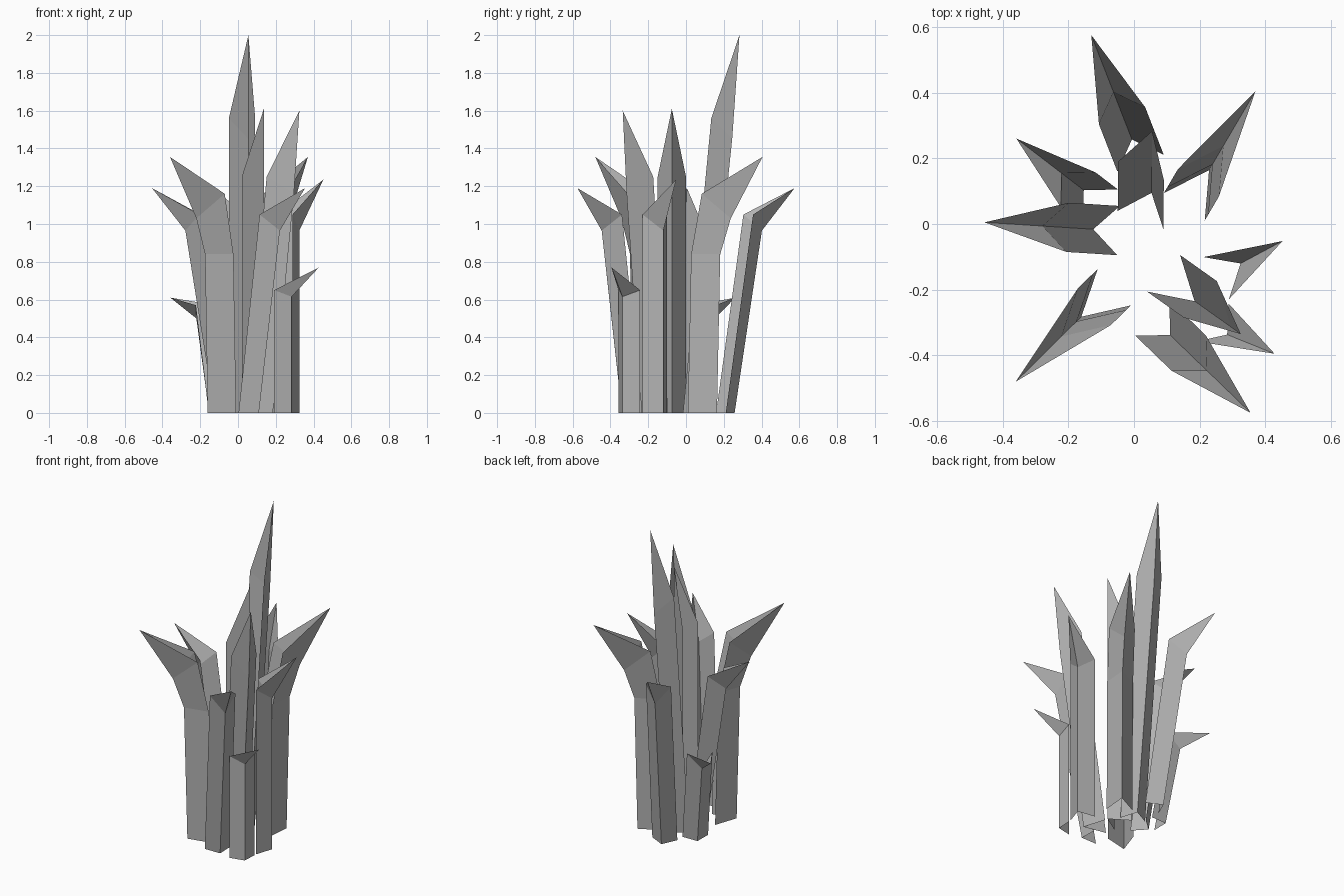
import bpy
import bmesh
from math import radians, cos, sin
from mathutils import Vector

cube = bpy.data.objects.get("Cube")
if cube:
    bpy.data.objects.remove(cube)

# One plain grey stone colour
STONE = (0.45, 0.45, 0.45, 1.0)
stone = bpy.data.materials.new("grey_stone")
stone.use_nodes = True
stone.diffuse_color = STONE
stone.node_tree.nodes["Principled BSDF"].inputs["Base Color"].default_value = STONE

HALF_WIDTH = 0.075


def shard(name, base, facing, tip, depth, lean, shoulder, crease, top, bend=None):
    """Open V-shaped blade: two long walls meeting at an outer crease, then a
    pointed tip. base is the middle of the open inner side; bend is an optional
    (height, lean) kink partway up."""
    angle = radians(facing)
    out = Vector((cos(angle), sin(angle), 0))
    side = Vector((-out.y, out.x, 0)) * HALF_WIDTH
    mid = Vector((*base, 0))
    foot = [mid + side, mid + out * depth, mid - side]
    tip = Vector((*tip, 0))
    drift = (tip - foot[1]).normalized()

    # Rows of three points: foot, optional kink, shoulder
    rows = [(0, (0, 0, 0))]
    if bend:
        rows.append((bend[1], (bend[0],) * 3))
    rows.append((lean, (shoulder, crease, shoulder)))

    bm = bmesh.new()
    rings = [[bm.verts.new(p + drift * shift + Vector((0, 0, z)))
              for p, z in zip(foot, heights)] for shift, heights in rows]
    apex = bm.verts.new(tip + Vector((0, 0, top)))
    for i in range(2):
        for low, high in zip(rings, rings[1:]):
            bm.faces.new((low[i + 1], low[i], high[i], high[i + 1]))
        bm.faces.new((rings[-1][i + 1], rings[-1][i], apex))
    mesh = bpy.data.meshes.new(name)
    bm.to_mesh(mesh)
    bm.free()
    mesh.materials.append(stone)
    obj = bpy.data.objects.new(name, mesh)
    bpy.context.collection.objects.link(obj)


# Shared blade shapes
flared = dict(depth=0.077, lean=0.155, shoulder=1.05, crease=0.965, top=1.19)
kinked = dict(depth=0.135, lean=0.085, shoulder=1.16, crease=1.03, top=1.355,
              bend=(0.84, 0.02))

# Leaning shards around the ring
shard("back_shard", (0.02, 0.185), 110, (-0.13, 0.575), **flared)
shard("right_shard", (-0.047, -0.02), 177, (-0.455, 0.005), **flared)
shard("front_left_shard", (0.055, -0.285), -44, (0.355, -0.575), **flared)
shard("front_right_shard", (-0.06, -0.192), 222, (-0.36, -0.48), **kinked)
shard("back_left_shard", (0.153, 0.052), 56, (0.37, 0.405), **kinked)

# Tall central shards
shard("tallest_shard", (0.02, 0.012), 68, (0.055, 0.283),
      depth=0.089, lean=0.15, shoulder=1.56, crease=1.45, top=2.0)
shard("upright_shard", (0.02, -0.075), 0, (0.137, -0.075),
      depth=0.117, lean=0, shoulder=1.25, crease=1.12, top=1.61)
shard("inner_left_shard", (0.09, -0.15), -42, (0.325, -0.335),
      depth=0.127, lean=0.137, shoulder=1.25, crease=1.16, top=1.6)

# Upright shards with hooked tips, and the small one at the back right
shard("left_shard", (0.25, -0.165), 31, (0.452, -0.052),
      depth=0.087, lean=0, shoulder=1.05, crease=0.965, top=1.235)
shard("short_front_shard", (0.24, -0.30), -40, (0.428, -0.395),
      depth=0.057, lean=0, shoulder=0.65, crease=0.615, top=0.77)
shard("small_back_shard", (-0.102, 0.052), 135, (-0.358, 0.26),
      depth=0.072, lean=0.085, shoulder=0.57, crease=0.5, top=0.61)
